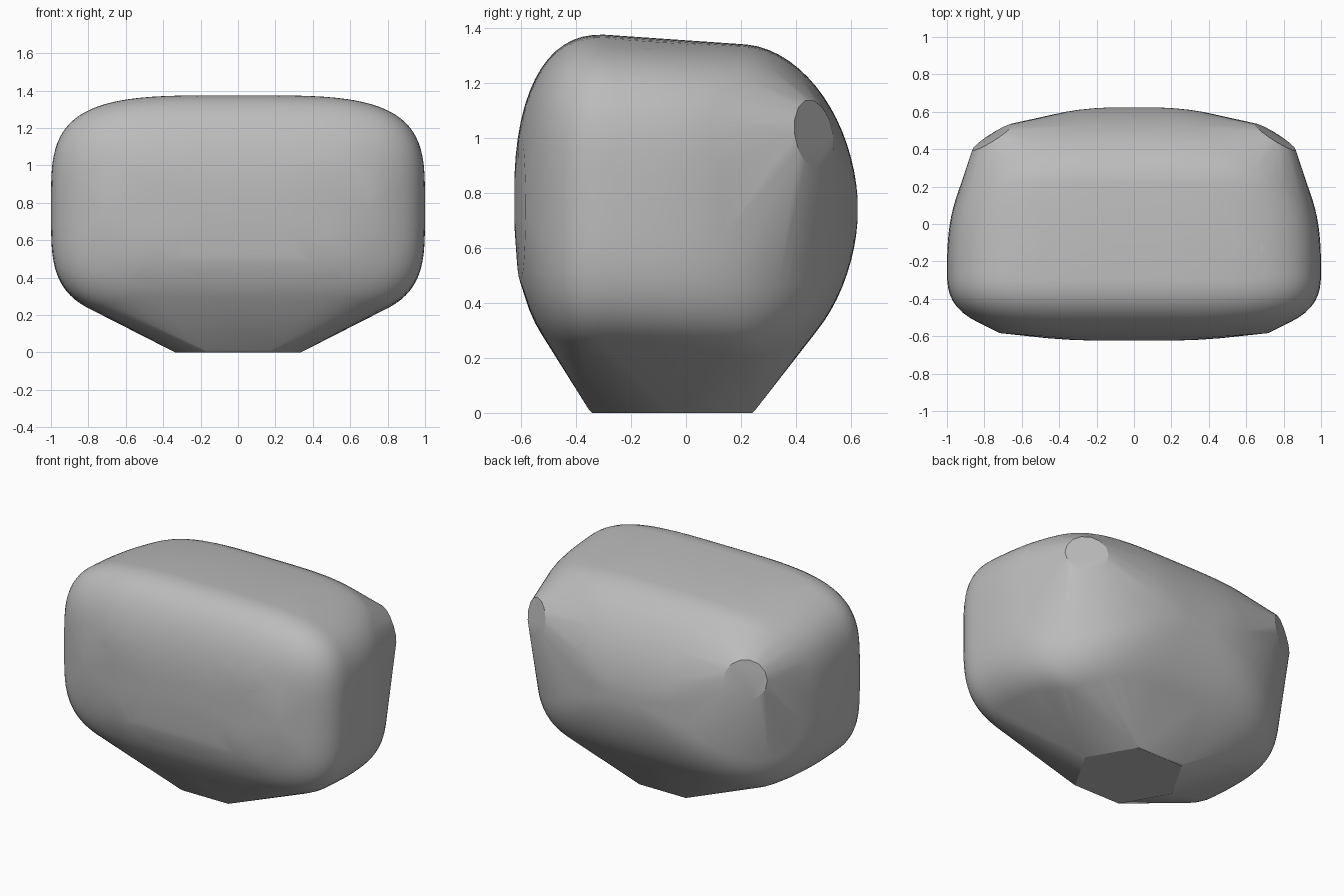
import bpy, bmesh
from math import cos, sin, pi, copysign
from mathutils import Vector

cube = bpy.data.objects.get("Cube")
if cube:
    bpy.data.objects.remove(cube, do_unlink=True)

FRONT, BACK = -0.625, 0.625   # depth limits
CREST, SHOULDER = -0.3, 0.2   # ends of the sloping flat top
WIDEST = -0.25


def fade(s, power):
    """Superellipse falloff from 1 at s = 0 to 0 at s = 1."""
    return max(0.0, 1 - max(0.0, s) ** power) ** (1 / power)


def spow(v, power):
    return copysign(abs(v) ** power, v)


def section(y):
    """Half width, half height and centre height of the shell at depth y."""
    if y < WIDEST:
        width = fade((WIDEST - y) / (WIDEST - FRONT), 2.9)
    else:
        width = fade((y - WIDEST) / (BACK - WIDEST), 2.6)
    slope = min(1, max(0, (y - CREST) / (SHOULDER - CREST)))
    height = 0.605 - 0.005 * slope
    if y < CREST:
        height *= fade((CREST - y) / (CREST - FRONT), 2.4)
    elif y > SHOULDER:
        height *= fade((y - SHOULDER) / (BACK - SHOULDER), 1.9)
    return width, height, 0.77 - 0.03 * slope


def disc(centre, normal, radius, sides):
    turn = Vector(normal).to_track_quat('Z', 'Y')
    return [Vector(centre) + turn @ Vector((radius * cos(a), radius * sin(a), 0))
            for a in (2 * pi * i / sides for i in range(sides))]


points = []

# Rounded shell, closely spaced towards the front and back
ROWS, AROUND = 44, 96
for r in range(1, ROWS):
    y = -BACK * cos(pi * r / ROWS)
    w, h, mid = section(y)
    for i in range(AROUND):
        a = 2 * pi * (i + 0.5) / AROUND
        points.append(Vector((w * spow(cos(a), 0.52), y, mid + h * spow(sin(a), 0.52))))

# Flat hexagonal foot with a slightly softened rim
for radius, z in ((0.335, 0), (0.35, 0.012)):
    points += disc((0, -0.05, z), (0, 0, 1), radius, 6)
foot_turn = [Vector((0.35 * cos(pi * i / 3), -0.05 + 0.35 * sin(pi * i / 3), 0.012)) for i in range(6)]
points = [p for p in points if p.z > 0.02]
points += foot_turn
points += [Vector((p.x * 0.96, -0.05 + (p.y + 0.05) * 0.96, 0)) for p in foot_turn]

# Flat round pads on the rear corners and shallow ones on the front
for side in (-1, 1):
    points += disc((side * 0.755, 0.465, 1.01), (side * 0.53, 0.83, 0.15), 0.13, 14)
    points += disc((side * 0.45, -0.602, 0.75), (side * 0.07, -1, 0), 0.27, 32)

# Wrap everything in one convex skin
bm = bmesh.new()
for p in points:
    bm.verts.new(p)
result = bmesh.ops.convex_hull(bm, input=bm.verts)
loose = {g for g in result["geom_interior"] + result["geom_unused"]
         if isinstance(g, bmesh.types.BMVert)}
bmesh.ops.delete(bm, geom=list(loose), context='VERTS')
bmesh.ops.dissolve_limit(bm, angle_limit=0.005, verts=bm.verts, edges=bm.edges)
bmesh.ops.recalc_face_normals(bm, faces=bm.faces)
mesh = bpy.data.meshes.new("rounded_housing")
bm.to_mesh(mesh)
bm.free()
housing = bpy.data.objects.new("rounded_housing", mesh)
bpy.context.collection.objects.link(housing)

# Plain grey finish
grey = bpy.data.materials.new("plain_grey")
grey.use_nodes = True
colour = (0.5, 0.5, 0.5, 1)
grey.diffuse_color = colour
grey.node_tree.nodes["Principled BSDF"].inputs["Base Color"].default_value = colour
mesh.materials.append(grey)

bpy.ops.object.select_all(action='DESELECT')
housing.select_set(True)
bpy.context.view_layer.objects.active = housing
bpy.ops.object.shade_smooth_by_angle(angle=0.35)
